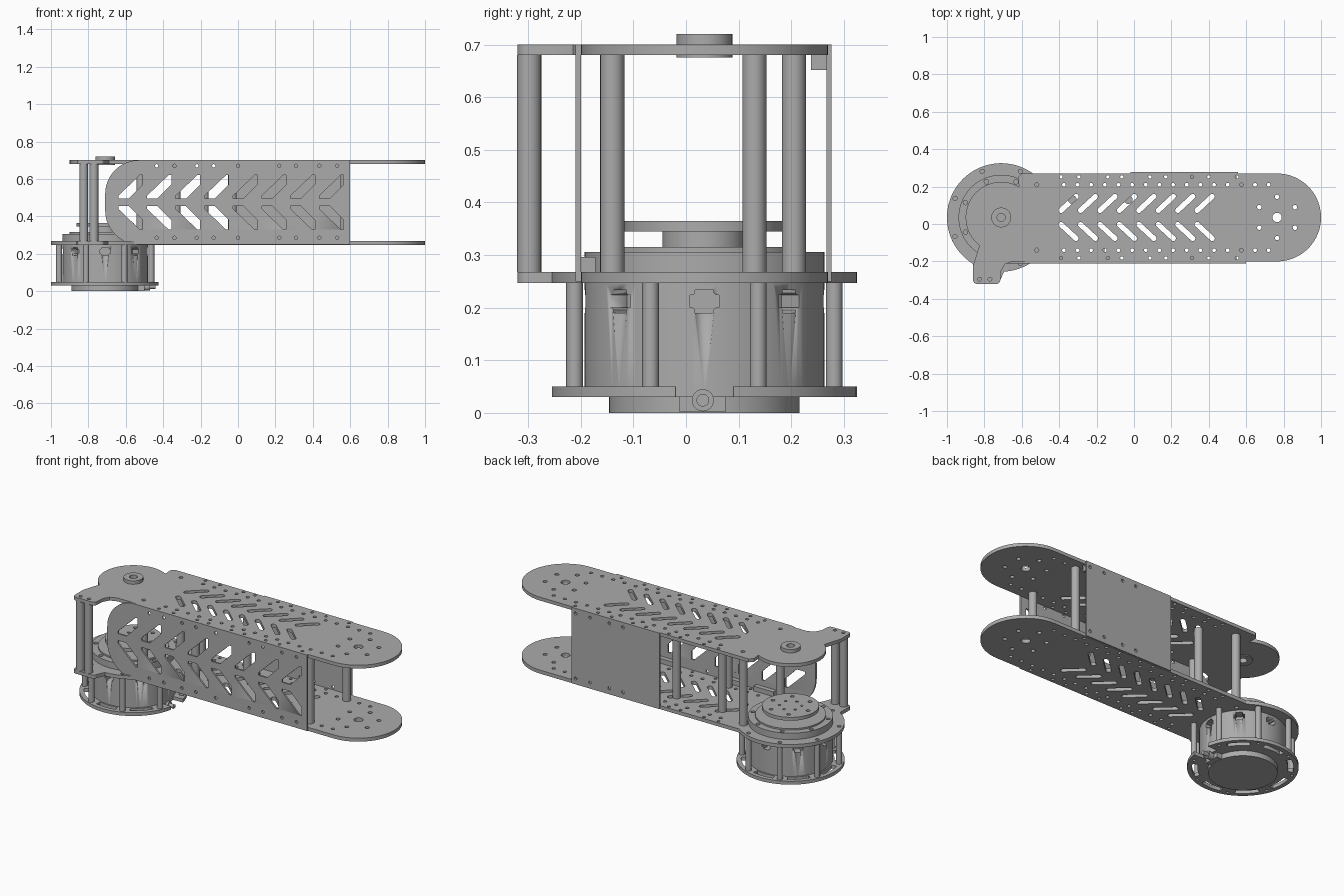
import bpy
import bmesh
from math import sin, cos, pi, radians
from mathutils import Matrix, Vector

if "Cube" in bpy.data.objects:
    bpy.data.objects.remove(bpy.data.objects["Cube"], do_unlink=True)

grey = bpy.data.materials.new("machined_grey")
grey.use_nodes = True
grey.diffuse_color = (0.41, 0.41, 0.41, 1)
grey.node_tree.nodes["Principled BSDF"].inputs["Base Color"].default_value = (0.41, 0.41, 0.41, 1)

MID = 0.035          # y of the arm centre line
HUB = (-0.71, MID)   # joint axis at the motor end
TIP = (0.765, MID)   # joint axis at the free end


def finish(name, mesh):
    ob = bpy.data.objects.new(name, mesh)
    bpy.context.collection.objects.link(ob)
    mesh.materials.clear()
    mesh.materials.append(grey)
    bpy.ops.object.select_all(action="DESELECT")
    ob.select_set(True)
    bpy.context.view_layer.objects.active = ob
    bpy.ops.object.shade_smooth_by_angle(angle=radians(30))
    return ob


def arc(c, r, a0, a1, n=32):
    angles = [radians(a0 + (a1 - a0) * i / n) for i in range(n + 1)]
    return [(c[0] + r * cos(a), c[1] + r * sin(a)) for a in angles]


def circle(c, r, n=16):
    return arc(c, r, 0, 360, n)[:-1]


def polar(c, r, deg):
    return (c[0] + r * cos(radians(deg)), c[1] + r * sin(radians(deg)))


def slot(p, q, r):
    # Straight slot with round ends
    a = math_angle(p, q)
    return arc(q, r, a - 90, a + 90, 8) + arc(p, r, a + 90, a + 270, 8)


def math_angle(p, q):
    return Vector((1, 0)).angle_signed(Vector((q[0] - p[0], q[1] - p[1]))) * -180 / pi


def plate(name, outline, holes, z0, z1, upright_y=None):
    # Flat sheet with cut-outs; upright sheets use the profile as x and z
    cu = bpy.data.curves.new(name, "CURVE")
    cu.dimensions = "2D"
    cu.fill_mode = "BOTH"
    cu.extrude = (z1 - z0) / 2
    for pts in [outline] + holes:
        sp = cu.splines.new("POLY")
        sp.points.add(len(pts) - 1)
        for pt, co in zip(sp.points, pts):
            pt.co = (co[0], co[1], 0, 1)
        sp.use_cyclic_u = True
    tmp = bpy.data.objects.new(name + "_profile", cu)
    bpy.context.collection.objects.link(tmp)
    dg = bpy.context.evaluated_depsgraph_get()
    mesh = bpy.data.meshes.new_from_object(tmp.evaluated_get(dg))
    bpy.data.objects.remove(tmp, do_unlink=True)
    mid = (z0 + z1) / 2
    if upright_y is None:
        mesh.transform(Matrix.Translation((0, 0, mid)))
    else:
        mesh.transform(Matrix.Translation((0, upright_y, 0)) @ Matrix.Rotation(pi / 2, 4, "X"))
    return finish(name, mesh)


def rod(name, c, r, z0, z1, n=24):
    bm = bmesh.new()
    bmesh.ops.create_cone(bm, cap_ends=True, segments=n, radius1=r, radius2=r, depth=z1 - z0,
                          matrix=Matrix.Translation((c[0], c[1], (z0 + z1) / 2)))
    mesh = bpy.data.meshes.new(name)
    bm.to_mesh(mesh)
    bm.free()
    return finish(name, mesh)


def box(name, lo, hi):
    bm = bmesh.new()
    lo, hi = Vector(lo), Vector(hi)
    bmesh.ops.create_cube(bm, size=1, matrix=Matrix.Translation((lo + hi) / 2)
                          @ Matrix.Diagonal((*(hi - lo), 1)))
    mesh = bpy.data.meshes.new(name)
    bm.to_mesh(mesh)
    bm.free()
    return finish(name, mesh)


# Holes shared by both arm plates: chevron slots, edge rows and the tip bolt circle
arm_holes = []
for i in range(8):
    x = -0.39 + 0.104 * i
    for s in (1, -1):
        arm_holes.append(slot((x, MID + s * 0.038), (x + 0.08, MID + s * 0.112), 0.014))
for s in (1, -1):
    arm_holes += [circle((-0.52, MID + s * 0.175), 0.011)]
    arm_holes += [circle((-0.375 + 0.073 * i, MID + s * 0.175), 0.01) for i in range(16)]
    for x in (-0.39, -0.295, -0.14, -0.065, 0.085, 0.17, 0.31, 0.4, 0.55):
        arm_holes.append(circle((x, MID + s * 0.217), 0.009))
arm_holes.append(circle(TIP, 0.025))
arm_holes += [circle(polar(TIP, 0.11, 30 + 60 * i), 0.012) for i in range(6)]

# Arm plates with a rounded tip, a joint lobe and a side tab
tip = arc(TIP, 0.235, -90, 90)
tab = [(-0.86, -0.22), (-0.86, -0.3)] + arc((-0.84, -0.3), 0.02, 180, 270, 6)
tab += arc((-0.735, -0.3), 0.02, 270, 360, 6)
tab_holes = [circle((x, -0.295), 0.01) for x in (-0.825, -0.77)]
upper = tip + [(-0.6, 0.27), (-0.62, 0.25)] + arc(HUB, 0.19, 60, 232, 40)
upper += [(-0.85, -0.19)] + tab + [(-0.71, -0.25), (-0.69, -0.215), (-0.65, -0.2)]
plate("upper_arm_plate", upper, arm_holes + tab_holes + [circle(HUB, 0.025)], 0.68, 0.70)
ring_holes = [circle(polar(HUB, 0.267, 22.5 + 45 * i), 0.011) for i in range(1, 7)]
lower = tip + arc(HUB, 0.29, 54, 238, 48) + tab + arc(HUB, 0.29, 273, 306, 10)
plate("lower_arm_plate", lower, arm_holes + tab_holes + ring_holes, 0.247, 0.268)

# Front side panel with a rounded end and chevron windows
panel = [(0.6, 0.25), (0.6, 0.7)] + arc((-0.53, 0.52), 0.18, 90, 180, 16)
panel += arc((-0.53, 0.43), 0.18, 180, 270, 16)
window = [(0, 0.02), (0.055, 0.02), (0.13, 0.095), (0.13, 0.145), (0.115, 0.145), (0, 0.035)]
cuts = []
for i in range(8):
    for s in (1, -1):
        cuts.append([(-0.64 + 0.1535 * i + u, 0.475 + s * v) for u, v in window])
screws = (-0.435, -0.34, -0.22, -0.13, 0.0, 0.22, 0.31, 0.435, 0.53)
for z in (0.285, 0.67):
    cuts += [circle((x, z), 0.009) for x in screws]
plate("front_side_panel", panel, cuts, 0, 0.01, -0.205)

# Plain rear panel
rear = [(-0.02, 0.25), (0.555, 0.25), (0.555, 0.7), (-0.02, 0.7)]
cuts = [circle((x, z), 0.009) for z in (0.285, 0.67) for x in screws if x > 0.1]
plate("rear_side_panel", rear, cuts, 0, 0.01, 0.272)

# Corner brackets that hold the panels
for x in (-0.387, -0.175, 0.265, 0.482):
    box("front_bracket", (x - 0.065, -0.2, 0.268), (x + 0.065, -0.172, 0.296))
    if x > 0:
        box("rear_bracket", (x - 0.065, 0.238, 0.652), (x + 0.065, 0.267, 0.68))

# Spacer posts between the plates
for x, y in ((0.57, -0.14), (0.57, 0.205), (-0.52, -0.14), (-0.52, 0.205),
             (-0.18, -0.14), (-0.33, 0.13), (-0.03, 0.13)):
    rod("spacer_post", (x, y), 0.023, 0.268, 0.68)
for x in (-0.825, -0.77):
    rod("tab_post", (x, -0.298), 0.023, 0.268, 0.68)

# Bearing boss on the upper plate
plate("bearing_boss", circle(HUB, 0.053, 40), [circle(HUB, 0.022, 24)], 0.675, 0.72)

# Motor body with a ring of vent pockets
body = rod("motor_body", HUB, 0.228, 0.03, 0.247, 72)
bm = bmesh.new()
for i in range(8):
    place = Matrix.Translation((*HUB, 0.212)) @ Matrix.Rotation(i * pi / 4, 4, "Z")
    bmesh.ops.create_cube(bm, size=1, matrix=place @ Matrix.Translation((0.22, 0, 0))
                          @ Matrix.Diagonal((0.08, 0.055, 0.044, 1)))
bmesh.ops.bevel(bm, geom=[e for e in bm.edges if abs(e.calc_length() - 0.08) < 0.001],
                offset=0.01, segments=3, affect="EDGES")
mesh = bpy.data.meshes.new("vent_cutter")
bm.to_mesh(mesh)
bm.free()
cutter = finish("vent_cutter", mesh)
cutter.hide_render = True
cutter.hide_viewport = True
cut = body.modifiers.new("vents", "BOOLEAN")
cut.object = cutter
cut.solver = "EXACT"

# Motor base ring, open at the connector, with curved slots
outer = arc(HUB, 0.29, 11, 349, 80) + arc(HUB, 0.17, 342, 18, 48)
cuts = []
for i in range(1, 8):
    cuts.append(arc(HUB, 0.265, 45 * i - 14, 45 * i + 14, 10)
                + arc(HUB, 0.236, 45 * i + 14, 45 * i - 14, 10))
cuts += [circle(polar(HUB, 0.267, 45 * i + 22.5), 0.008) for i in range(8)]
plate("motor_base_ring", outer, cuts, 0.03, 0.05)
rod("motor_bottom_cap", HUB, 0.181, 0.0, 0.035, 64)
for i in range(8):
    rod("motor_post", polar(HUB, 0.267, 22.5 + 45 * i), 0.016, 0.05, 0.247, 16)

# Output stage: flange, neck and bolted disc
bolts = [circle(polar(HUB, 0.207, 22.5 + 45 * i), 0.012) for i in range(8)]
plate("motor_flange", circle(HUB, 0.228, 72), bolts, 0.268, 0.306)
rod("flange_step", HUB, 0.19, 0.30, 0.315, 64)
rod("output_neck", HUB, 0.08, 0.31, 0.345, 40)
bolts = [circle(polar(HUB, 0.115, 60 * i), 0.011) for i in range(6)]
bolts += [circle(polar(HUB, 0.06, 60 * i + 30), 0.008) for i in range(6)]
plate("output_disc", circle(HUB, 0.153, 64), bolts, 0.345, 0.365)

# Cable connector on the base
box("connector_block", (-0.56, -0.012, 0.002), (-0.5, 0.075, 0.048))
for name, r, x0, x1 in (("connector_collar", 0.021, -0.5, -0.47), ("connector_pin", 0.012, -0.47, -0.44)):
    stub = rod(name, (0, 0), r, x0, x1)
    stub.data.transform(Matrix.Translation((0, 0.032, 0.024)) @ Matrix.Rotation(pi / 2, 4, "Y"))
